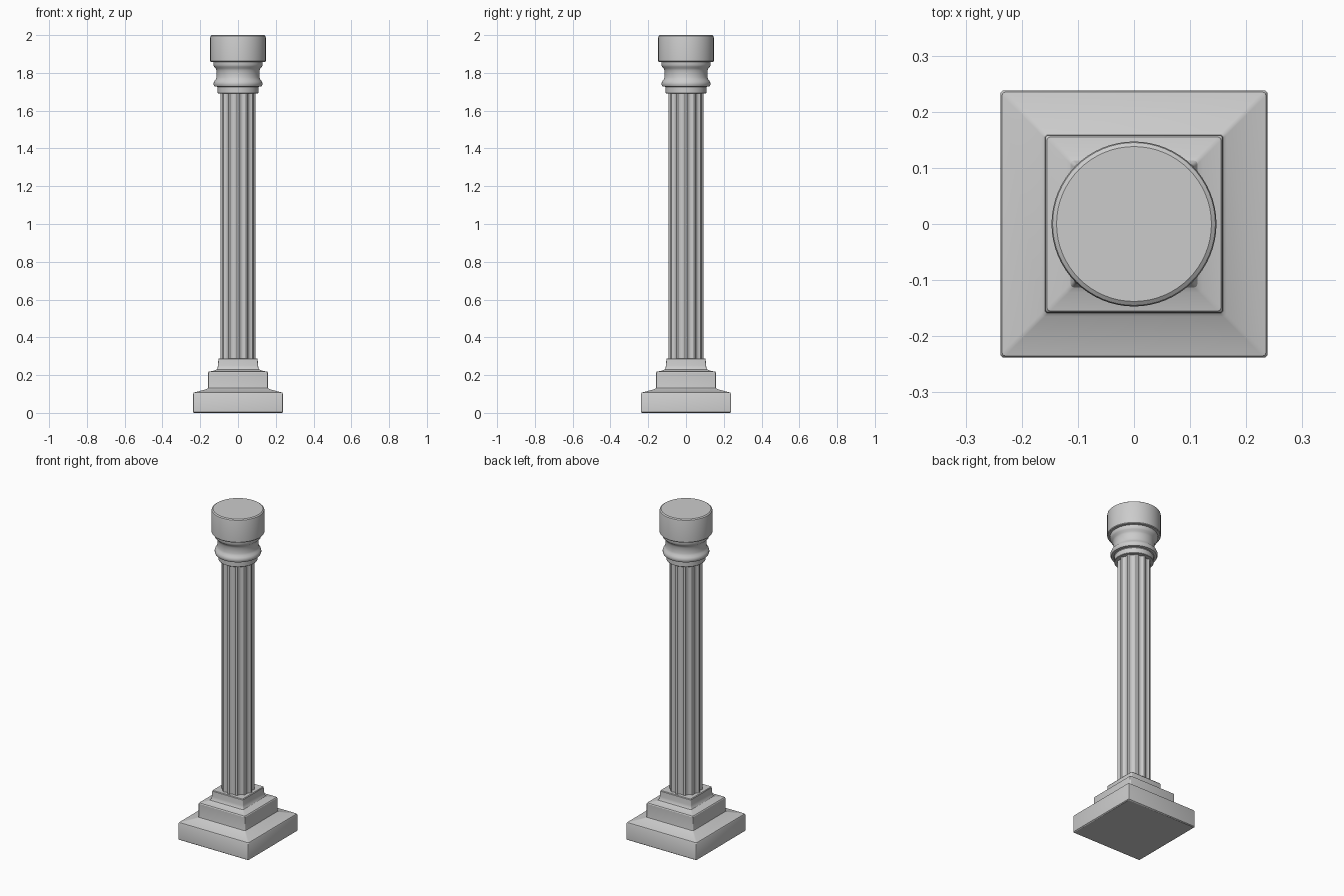
import bpy, bmesh, math

if "Cube" in bpy.data.objects:
    bpy.data.objects.remove(bpy.data.objects["Cube"])


def loft(name, rings, angle=30):
    """Skin a stack of equal-length point rings into a closed solid."""
    bm = bmesh.new()
    loops = [[bm.verts.new(p) for p in ring] for ring in rings]
    n = len(loops[0])
    for a, b in zip(loops, loops[1:]):
        for i in range(n):
            j = (i + 1) % n
            bm.faces.new((a[i], a[j], b[j], b[i]))
    bm.faces.new(loops[0][::-1])
    bm.faces.new(loops[-1])
    mesh = bpy.data.meshes.new(name)
    bm.to_mesh(mesh)
    bm.free()
    obj = bpy.data.objects.new(name, mesh)
    bpy.context.collection.objects.link(obj)
    bpy.ops.object.select_all(action='DESELECT')
    obj.select_set(True)
    bpy.context.view_layer.objects.active = obj
    bpy.ops.object.shade_smooth_by_angle(angle=math.radians(angle))
    return obj


def rounded_square(h, z, r=0.006, steps=3):
    pts = []
    for q in range(4):
        mid = math.pi / 4 + q * math.pi / 2
        cx = math.copysign(h - r, math.cos(mid))
        cy = math.copysign(h - r, math.sin(mid))
        for s in range(steps + 1):
            a = (q + s / steps) * math.pi / 2
            pts.append((cx + r * math.cos(a), cy + r * math.sin(a), z))
    return pts


def circle(r, z, n=64):
    return [(r * math.cos(2 * math.pi * i / n), r * math.sin(2 * math.pi * i / n), z)
            for i in range(n)]


def fluted(r, z, flutes=12, depth=0.010, steps=8, land=0.22):
    # Narrow flat land centred on each ridge, concave flute between ridges
    pts = []
    period = 2 * math.pi / flutes
    for f in range(flutes):
        for s in range(steps + 1):
            t = s / steps
            a = (f + land / 2 + (1 - land) * t) * period
            rr = r - depth * math.sin(math.pi * t) ** 0.8 if 0 < t < 1 else r
            pts.append((rr * math.cos(a), rr * math.sin(a), z))
    return pts


# Stepped square pedestal: plinth, sloped shoulder, middle step, coved top step
pedestal = [(0.233, 0), (0.238, 0.004), (0.238, 0.101), (0.235, 0.107),
            (0.165, 0.126), (0.159, 0.131), (0.158, 0.136),
            (0.158, 0.213), (0.155, 0.218), (0.122, 0.225), (0.113, 0.230),
            (0.108, 0.240), (0.106, 0.252), (0.104, 0.284), (0.101, 0.288)]
loft("pedestal", [rounded_square(h, z) for h, z in pedestal])

# Fluted shaft
loft("shaft", [fluted(0.092, z) for z in (0.28, 1.70)])

# Turned capital: collar, torus ring, waisted neck, flared ring, round top drum
capital = [(0.106, 1.692), (0.108, 1.694), (0.108, 1.724), (0.111, 1.727),
           (0.125, 1.729), (0.129, 1.737), (0.129, 1.747), (0.125, 1.757),
           (0.118, 1.765), (0.114, 1.777), (0.113, 1.795), (0.114, 1.812),
           (0.118, 1.824), (0.127, 1.832), (0.131, 1.842), (0.131, 1.857),
           (0.144, 1.858), (0.147, 1.862), (0.147, 1.988),
           (0.145, 1.995), (0.138, 2.0)]
loft("capital", [circle(r, z) for r, z in capital])
